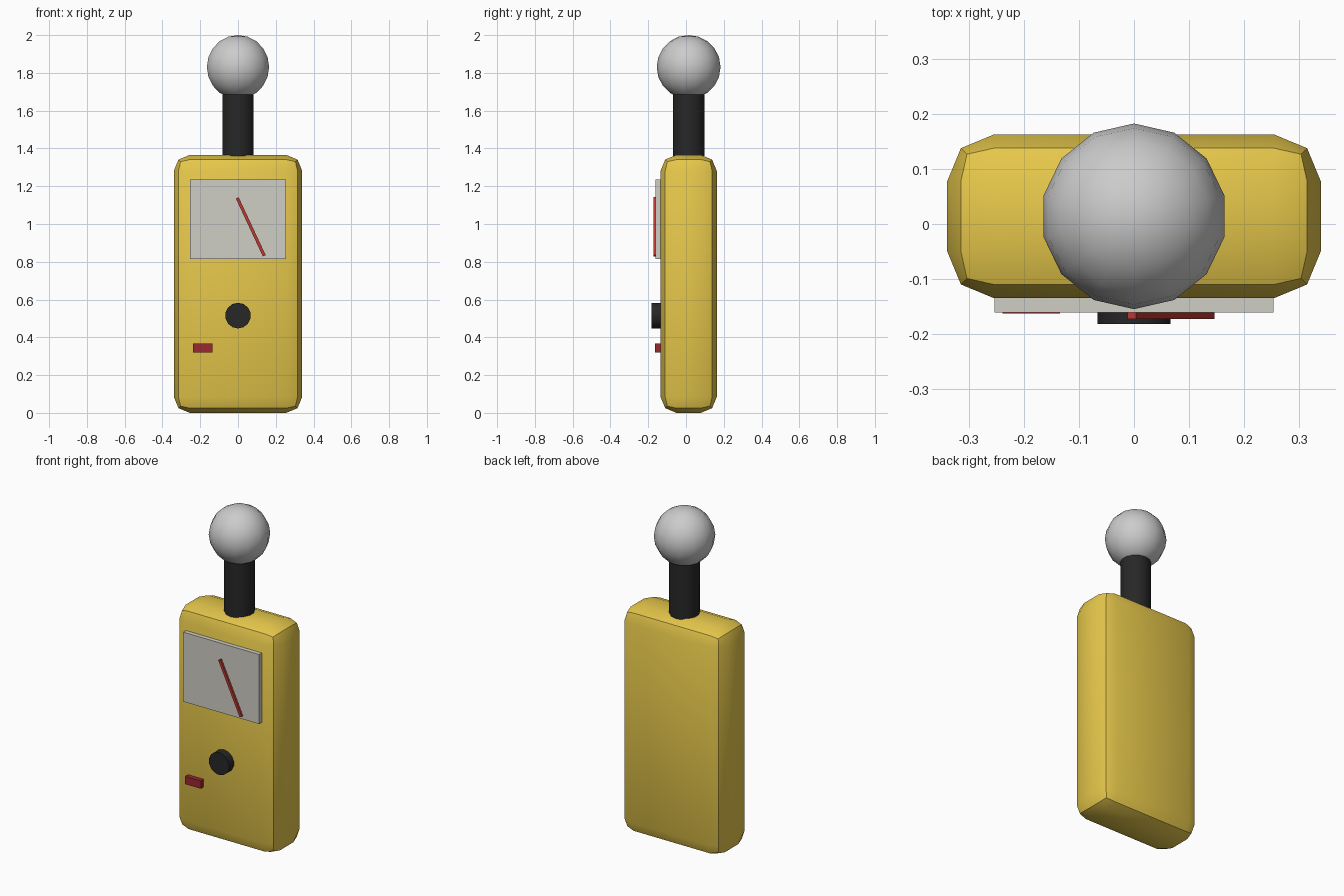
import bpy
import math

if "Cube" in bpy.data.objects:
    bpy.data.objects.remove(bpy.data.objects["Cube"])


def material(name, rgb):
    m = bpy.data.materials.new(name)
    m.diffuse_color = (*rgb, 1.0)
    m.use_nodes = True
    m.node_tree.nodes["Principled BSDF"].inputs["Base Color"].default_value = m.diffuse_color
    return m


YELLOW = material("yellow_plastic", (0.80, 0.58, 0.07))
BLACK = material("black_plastic", (0.02, 0.02, 0.02))
RED = material("needle_red", (0.50, 0.04, 0.03))
DARK_RED = material("button_red", (0.32, 0.02, 0.03))
DIAL = material("dial_face", (0.62, 0.61, 0.56))

CY = 0.014       # depth centre of the body
FACE = -0.135    # y of the body's front face


def finish(name, mat, smooth=False):
    ob = bpy.context.object
    ob.name = name
    if mat:
        ob.data.materials.append(mat)
    bpy.ops.object.transform_apply(location=False, rotation=True, scale=True)
    if smooth:
        bpy.ops.object.shade_smooth_by_angle(angle=math.radians(30))
    return ob


def box(name, size, loc, mat, tilt=0.0):
    bpy.ops.mesh.primitive_cube_add(size=1, location=loc, rotation=(0, tilt, 0))
    bpy.context.object.scale = size
    return finish(name, mat)


def cylinder(name, radius, depth, loc, mat, rot=(0, 0, 0)):
    bpy.ops.mesh.primitive_cylinder_add(vertices=14, radius=radius, depth=depth,
                                        location=loc, rotation=rot)
    return finish(name, mat, smooth=True)


# Rounded case
body = box("body", (0.68, 0.298, 1.366), (0, CY, 0.683), YELLOW)
bevel = body.modifiers.new("bevel", 'BEVEL')
bevel.width = 0.085
bevel.segments = 2
bpy.ops.object.modifier_apply(modifier=bevel.name)
bpy.ops.object.shade_smooth_by_angle(angle=math.radians(30))

# Sensor neck and ball
cylinder("neck", 0.084, 0.345, (0, CY, 1.5325), BLACK)
bpy.ops.mesh.primitive_uv_sphere_add(segments=14, ring_count=10, radius=0.169,
                                     location=(0, CY, 1.831))
finish("sensor_ball", None, smooth=True)

# Dial plate with tilted needle
box("dial_plate", (0.508, 0.035, 0.42), (0, FACE - 0.0085, 1.025), DIAL)
box("needle", (0.0165, 0.018, 0.338), (0.0675, -0.164, 0.985), RED,
    tilt=math.radians(-25))

# Front controls
cylinder("knob", 0.068, 0.057, (0, -0.1535, 0.515), BLACK, (math.pi / 2, 0, 0))
box("button", (0.104, 0.038, 0.047), (-0.187, -0.144, 0.344), DARK_RED)
